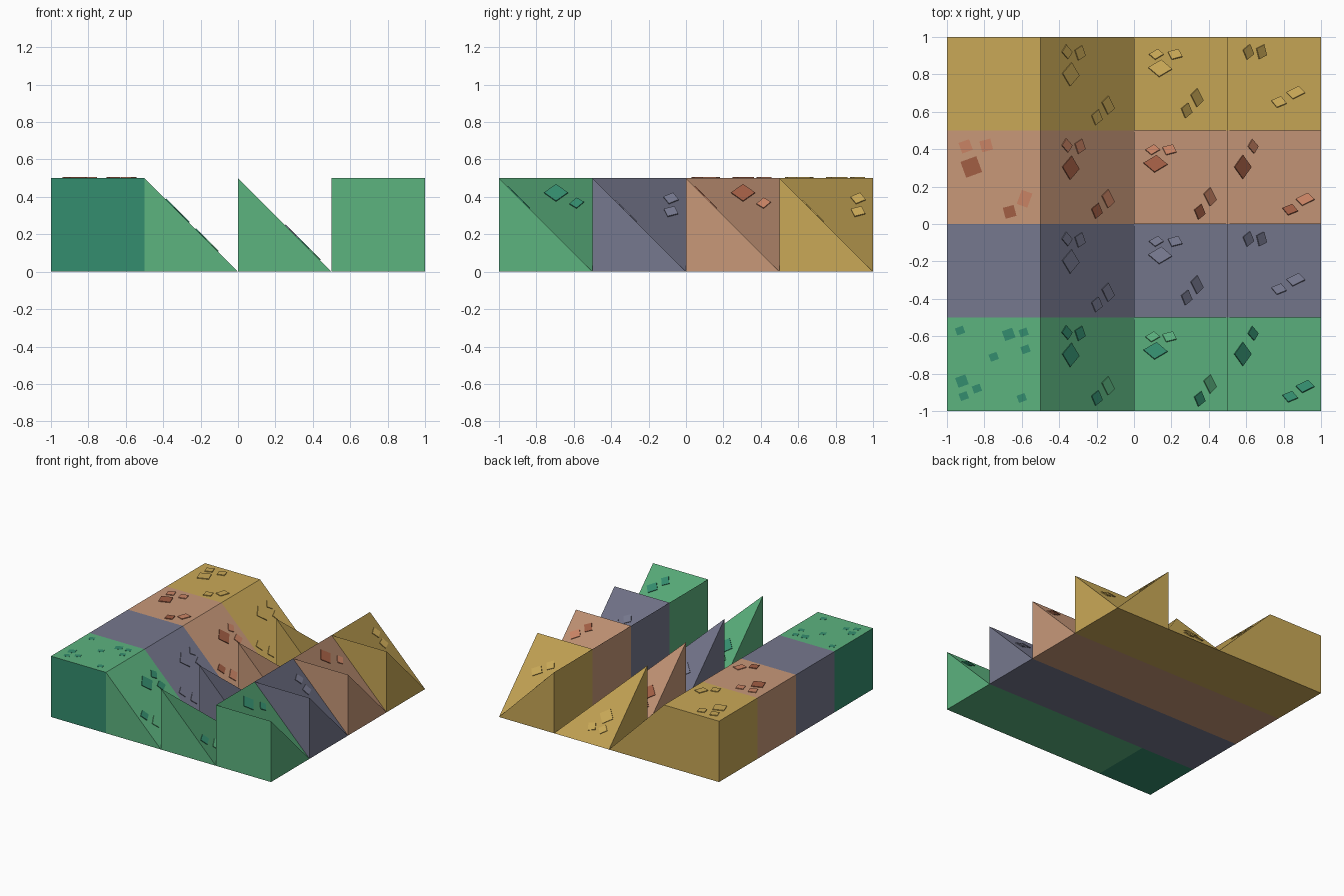
import bpy, bmesh, math
from mathutils import Vector

if "Cube" in bpy.data.objects:
    bpy.data.objects.remove(bpy.data.objects["Cube"])

S = 0.5  # tile size and height


def material(name, rgb):
    lin = [(c / 255 / 12.92) if c < 11 else ((c / 255 + 0.055) / 1.055) ** 2.4 for c in rgb]
    m = bpy.data.materials.new(name)
    m.use_nodes = True
    m.diffuse_color = (*lin, 1)
    m.node_tree.nodes["Principled BSDF"].inputs["Base Color"].default_value = (*lin, 1)
    return m


green = material("grass green", (92, 179, 127))
teal = material("deep teal", (52, 141, 110))
slate = material("slate grey", (118, 120, 142))
clay = material("clay", (200, 152, 121))
rust = material("rust brown", (162, 94, 68))
salmon = material("salmon", (202, 132, 101))
sand = material("sand yellow", (202, 169, 87))


def finish(bm, name, mats):
    bmesh.ops.recalc_face_normals(bm, faces=bm.faces)
    mesh = bpy.data.meshes.new(name)
    bm.to_mesh(mesh)
    bm.free()
    for m in mats:
        mesh.materials.append(m)
    obj = bpy.data.objects.new(name, mesh)
    bpy.context.collection.objects.link(obj)
    return obj


def tile(name, x, y, raised, body, top):
    """Square tile whose corners are either raised or on the ground."""
    bm = bmesh.new()
    corners = [(x, y), (x + S, y), (x + S, y + S), (x, y + S)]
    low = [bm.verts.new((*c, 0)) for c in corners]
    high = [bm.verts.new((*c, S)) if up else v for c, up, v in zip(corners, raised, low)]
    bm.faces.new(high).material_index = 1
    bm.faces.new(low[::-1])
    for i in range(4):
        j = (i + 1) % 4
        ring = list(dict.fromkeys([low[i], low[j], high[j], high[i]]))
        if len(ring) > 2:
            bm.faces.new(ring)
    return finish(bm, name, [body, top])


def add_plate(bm, centre, side, size, angle, lift, index):
    """Thin stone lying on a flat top, or a slope falling to +x or +y."""
    r = math.sqrt(0.5)
    down, across = {
        "flat": (Vector((1, 0, 0)), Vector((0, 1, 0))),
        "x": (Vector((r, 0, -r)), Vector((0, 1, 0))),
        "y": (Vector((0, r, -r)), Vector((-1, 0, 0))),
    }[side]
    n = down.cross(across)
    a = math.radians(angle)
    u = (down * math.cos(a) + across * math.sin(a)) * size[0] / 2
    v = (across * math.cos(a) - down * math.sin(a)) * size[1] / 2
    rings = [[bm.verts.new(centre + u * p + v * q + n * h)
              for p, q in ((-1, -1), (1, -1), (1, 1), (-1, 1))] for h in (-0.002, lift)]
    faces = [bm.faces.new(rings[0][::-1]), bm.faces.new(rings[1])]
    for i in range(4):
        j = (i + 1) % 4
        faces.append(bm.faces.new((rings[0][i], rings[0][j], rings[1][j], rings[1][i])))
    for f in faces:
        f.material_index = index


def stones(name, x, y, layout, mats, lift=0.006):
    bm = bmesh.new()
    for side, px, py, size, angle, index in layout:
        z = S - {"flat": 0, "x": px, "y": py}[side]
        add_plate(bm, Vector((x + px, y + py, z)), side, size, angle, lift, index)
    finish(bm, name, mats)


# Stone sizes
BIG, SMALL, CHIP, LONG = (0.09, 0.09), (0.05, 0.06), (0.06, 0.06), (0.06, 0.08)

# Stone layouts: slope, local x, local y, size, angle, colour slot
block_set = [("flat", .10, .415, CHIP, 20, 1), ("flat", .21, .42, CHIP, 15, 1),
             ("flat", .13, .305, BIG, 20, 0), ("flat", .335, .065, CHIP, 15, 0),
             ("flat", .415, .135, LONG, -20, 1)]
ramp_set = [("x", .14, .42, SMALL, 50, 2), ("x", .21, .415, CHIP, 25, 2),
            ("x", .16, .30, BIG, 40, 0), ("x", .30, .07, CHIP, 30, 0),
            ("x", .36, .135, LONG, 35, 1)]
hip_a = [("y", .10, .395, SMALL, 40, 1), ("y", .19, .395, CHIP, 20, 1),
         ("y", .115, .32, BIG, 40, 0), ("x", .35, .065, CHIP, 30, 0),
         ("x", .405, .145, LONG, 35, 1)]
hip_b = [("y", .12, .405, SMALL, 40, 1), ("y", .22, .405, CHIP, 20, 1),
         ("y", .14, .33, BIG, 40, 0), ("x", .28, .107, CHIP, 30, 0),
         ("x", .335, .175, LONG, 35, 1)]
valley_a = [("x", .08, .305, BIG, 45, 0), ("x", .135, .415, SMALL, 50, 2),
            ("y", .335, .075, CHIP, 30, 0), ("y", .415, .13, LONG, 35, 2)]
valley_b = [("x", .11, .42, CHIP, 30, 0), ("x", .18, .42, CHIP, 20, 0),
            ("y", .275, .15, CHIP, 30, 0), ("y", .365, .20, LONG, 35, 0)]
spots = [(.07, .43), (.33, .41), (.41, .42), (.42, .33), (.25, .29),
         (.08, .16), (.16, .12), (.09, .08), (.40, .07)]
spot_set = [("flat", px, py, (.045, .04) if i not in (1, 5) else (.058, .055), 20, 0)
            for i, (px, py) in enumerate(spots)]

# Rows from front to back: ground, stone colours, block body, stone layouts
rows = [
    ("grass", green, [teal, green, teal], teal, spot_set, hip_a, valley_a),
    ("slate", slate, [slate] * 3, slate, None, hip_b, valley_b),
    ("clay", clay, [rust, salmon, salmon], clay, block_set, hip_a, valley_a),
    ("sand", sand, [sand] * 3, sand, block_set, hip_b, valley_b),
]
shapes = [("block", (1, 1, 1, 1)), ("ramp", (1, 0, 0, 1)),
          ("outer_corner", (1, 0, 0, 0)), ("inner_corner", (1, 1, 0, 1))]

for r, (label, ground, colours, body, block, hip, valley) in enumerate(rows):
    y = -1 + r * S
    for c, (shape, raised) in enumerate(shapes):
        x = -1 + c * S
        tile(f"{label}_{shape}", x, y, raised, body if c == 0 else ground, ground)
        layout = (block, ramp_set, hip, valley)[c]
        if layout:
            lift = 0.001 if layout is spot_set else 0.006
            stones(f"{label}_{shape}_stones", x, y, layout, colours, lift)
